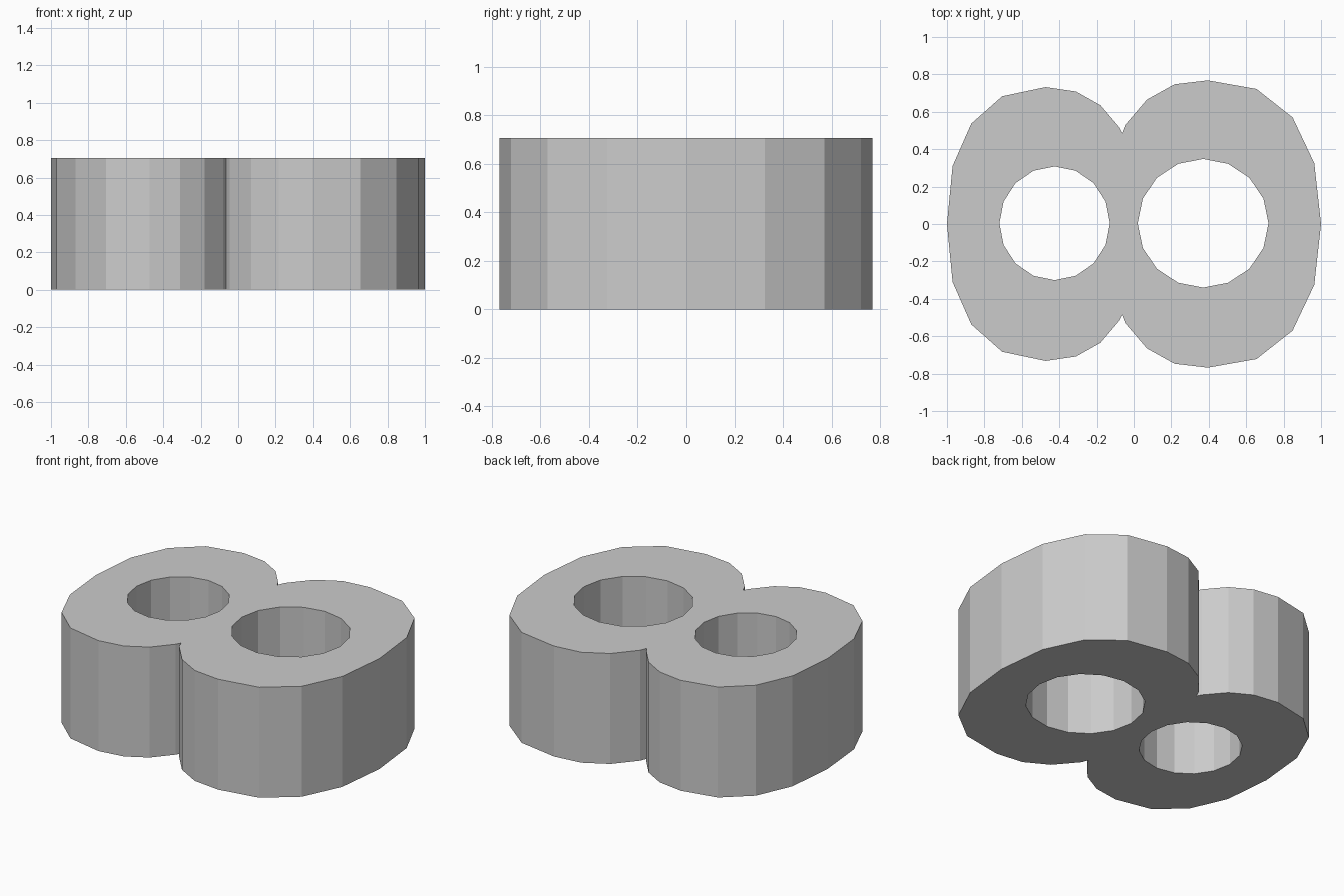
import bpy
import bmesh
from math import cos, sin, tau

cube = bpy.data.objects.get("Cube")
if cube:
    bpy.data.objects.remove(cube, do_unlink=True)

HEIGHT = 0.705

# One grey for the whole block
grey = bpy.data.materials.new("light grey")
grey.use_nodes = True
colour = (0.6, 0.6, 0.6, 1)
grey.diffuse_color = colour
grey.node_tree.nodes["Principled BSDF"].inputs["Base Color"].default_value = colour

# Back half of the outline, from the right end to the left end
half = [(-1, 0), (-.97, .31), (-.87, .537), (-.705, .683), (-.473, .732),
        (-.31, .708), (-.18, .635), (-.08, .517), (-.063, .485), (-.045, .53),
        (.07, .665), (.217, .747), (.395, .768), (.655, .722), (.848, .57),
        (.964, .325), (1, 0)]
outline = half + [(x, -y) for x, y in reversed(half[1:-1])]


def ring(cx, cy, rx, ry, sides=16):
    """Points of a sixteen-sided hole."""
    return [(cx + rx * cos(tau * i / sides), cy + ry * sin(tau * i / sides))
            for i in range(sides)]


small_hole = ring(-.425, .004, .295, .304)
large_hole = ring(.37, .004, .349, .344)

# Fill the outline around both holes, then raise it into a block
bm = bmesh.new()
for loop in (outline, small_hole, large_hole):
    verts = [bm.verts.new((x, y, 0)) for x, y in loop]
    for a, b in zip(verts, verts[1:] + verts[:1]):
        bm.edges.new((a, b))
bmesh.ops.triangle_fill(bm, edges=bm.edges[:], use_beauty=True)
raised = bmesh.ops.extrude_face_region(bm, geom=bm.faces[:], use_keep_orig=True)
top = [g for g in raised["geom"] if isinstance(g, bmesh.types.BMVert)]
bmesh.ops.translate(bm, verts=top, vec=(0, 0, HEIGHT))
bmesh.ops.recalc_face_normals(bm, faces=bm.faces[:])

mesh = bpy.data.meshes.new("figure_eight_block")
bm.to_mesh(mesh)
bm.free()
mesh.materials.append(grey)
block = bpy.data.objects.new("figure_eight_block", mesh)
bpy.context.collection.objects.link(block)
